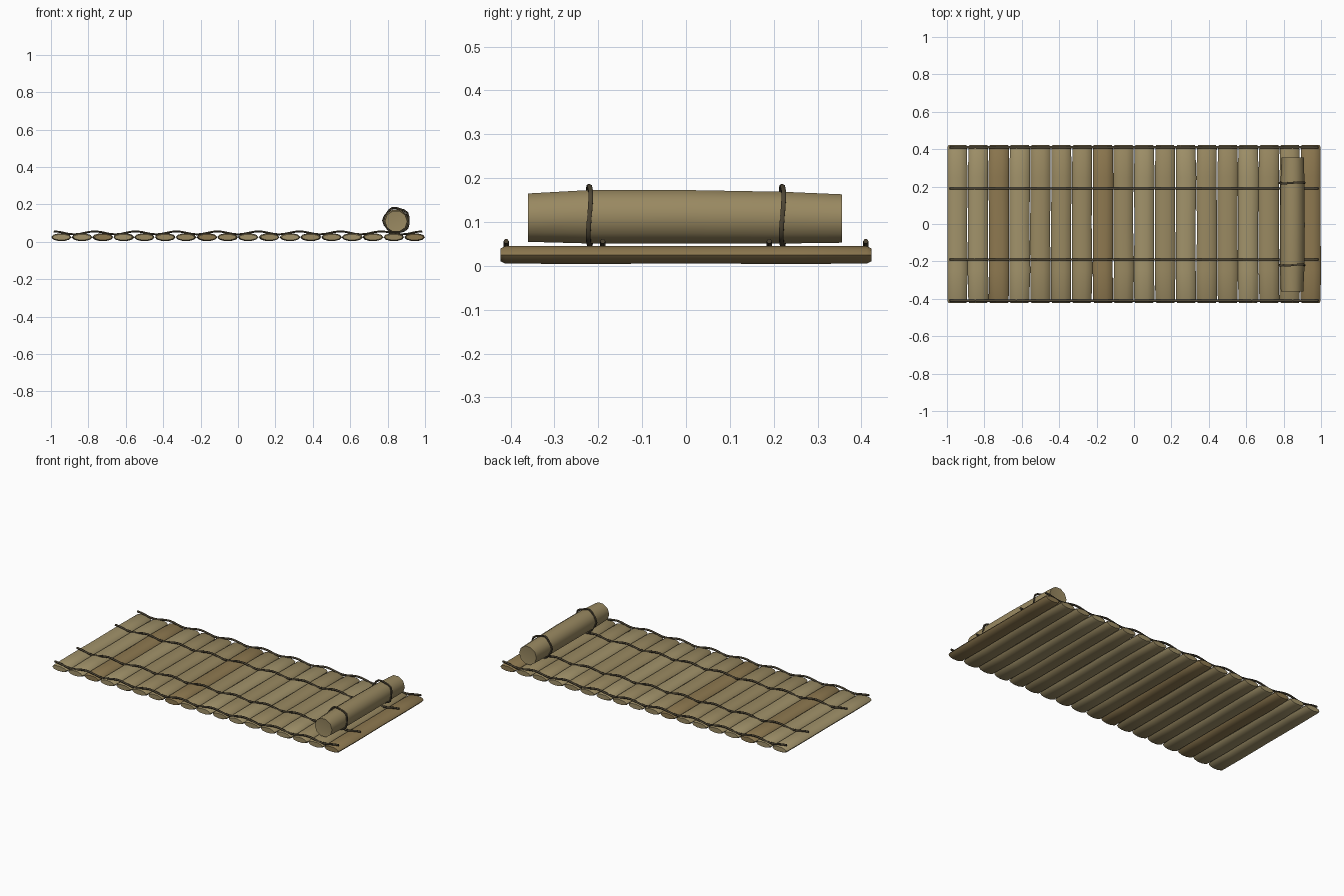
import bpy, bmesh, math, random

if "Cube" in bpy.data.objects:
    bpy.data.objects.remove(bpy.data.objects["Cube"])
random.seed(4)


def material(name, rgb):
    m = bpy.data.materials.new(name)
    m.diffuse_color = (*rgb, 1)
    m.use_nodes = True
    m.node_tree.nodes["Principled BSDF"].inputs["Base Color"].default_value = m.diffuse_color
    return m


reeds = [material("reed_light", (0.36, 0.29, 0.145)),
         material("reed_mid", (0.32, 0.25, 0.12)),
         material("reed_brown", (0.27, 0.19, 0.08))]
roll_mat = material("roll_straw", (0.32, 0.25, 0.12))
cord_mat = material("dark_cord", (0.075, 0.06, 0.035))


def smooth(ob, angle):
    bpy.ops.object.select_all(action='DESELECT')
    ob.select_set(True)
    bpy.context.view_layer.objects.active = ob
    bpy.ops.object.shade_smooth_by_angle(angle=math.radians(angle))


def loft(name, sections, sides, mat):
    """Skin elliptical rings (x, y, z, half width, half height) along y."""
    bm = bmesh.new()
    rings = []
    for x, y, z, rx, rz in sections:
        rings.append([bm.verts.new((x + rx * math.cos(2 * math.pi * i / sides), y,
                                    z + rz * math.sin(2 * math.pi * i / sides)))
                      for i in range(sides)])
    for a, b in zip(rings, rings[1:]):
        for i in range(sides):
            j = (i + 1) % sides
            bm.faces.new((a[i], a[j], b[j], b[i]))
    bm.faces.new(rings[0])
    bm.faces.new(rings[-1])
    bmesh.ops.recalc_face_normals(bm, faces=bm.faces)
    me = bpy.data.meshes.new(name)
    bm.to_mesh(me)
    bm.free()
    ob = bpy.data.objects.new(name, me)
    bpy.context.collection.objects.link(ob)
    me.materials.append(mat)
    smooth(ob, 50)
    return ob


def cord(name, pts, radius, closed=False):
    """Round cord through a list of points, turned into a mesh."""
    cu = bpy.data.curves.new(name, 'CURVE')
    cu.dimensions = '3D'
    cu.bevel_depth = radius
    cu.bevel_resolution = 1
    cu.use_fill_caps = True
    sp = cu.splines.new('POLY')
    sp.points.add(len(pts) - 1)
    for p, co in zip(sp.points, pts):
        p.co = (*co, 1)
    sp.use_cyclic_u = closed
    cu.materials.append(cord_mat)
    ob = bpy.data.objects.new(name, cu)
    bpy.context.collection.objects.link(ob)
    bpy.ops.object.select_all(action='DESELECT')
    ob.select_set(True)
    bpy.context.view_layer.objects.active = ob
    bpy.ops.object.convert(target='MESH')
    smooth(bpy.context.object, 60)


# Flattened reed bundles side by side
N = 18
pitch = 2 / N
brown = {2, 7, 17}
light = {0, 1, 3, 9, 11, 14}
for k in range(N):
    cx = -1 + pitch * (k + 0.5)
    sections = []
    for y, s in ((-0.423, 0.72), (-0.412, 0.97), (-0.25, 1), (0, 0.97),
                 (0.25, 1), (0.412, 0.97), (0.423, 0.72)):
        w = s * random.uniform(0.96, 1.0) if abs(y) < 0.42 else 0.85
        jog = random.uniform(-0.002, 0.002) if 0 < k < N - 1 else 0
        sections.append((cx + jog, y, 0.025, 0.0555 * w, 0.0215 * s))
    mat = reeds[2] if k in brown else reeds[0] if k in light else reeds[1]
    loft(f"reed_bundle_{k + 1}", sections, 10, mat)

# Wavy binding cords across the bundles
for n, y in enumerate((-0.41, -0.19, 0.19, 0.41)):
    pts = []
    for i in range(73):
        x = -0.985 + 1.97 * i / 72
        z = 0.048 + 0.008 * math.cos(2 * math.pi * 9 * i / 72)
        pts.append((x, y, z))
    cord(f"binding_cord_{n + 1}", pts, 0.006)

# Rolled head rest
loft("pillow_roll",
     [(0.845, -0.358, 0.110, 0.044, 0.040), (0.845, -0.36, 0.110, 0.060, 0.058),
      (0.846, -0.22, 0.112, 0.066, 0.064), (0.847, 0, 0.112, 0.066, 0.064),
      (0.847, 0.22, 0.110, 0.064, 0.062), (0.849, 0.356, 0.108, 0.060, 0.058),
      (0.849, 0.354, 0.108, 0.044, 0.040)], 10, roll_mat)

# Cord ties round the roll
for n, y in enumerate((-0.22, 0.22)):
    pts = []
    for i in range(20):
        a = 2 * math.pi * i / 20
        r = 0.067 + 0.004 * math.cos(5 * a + math.pi)
        pts.append((0.847 + r * math.cos(a), y + 0.003 * math.sin(2 * a),
                    0.114 + r * math.sin(a)))
    cord(f"roll_tie_{n + 1}", pts, 0.006, True)
